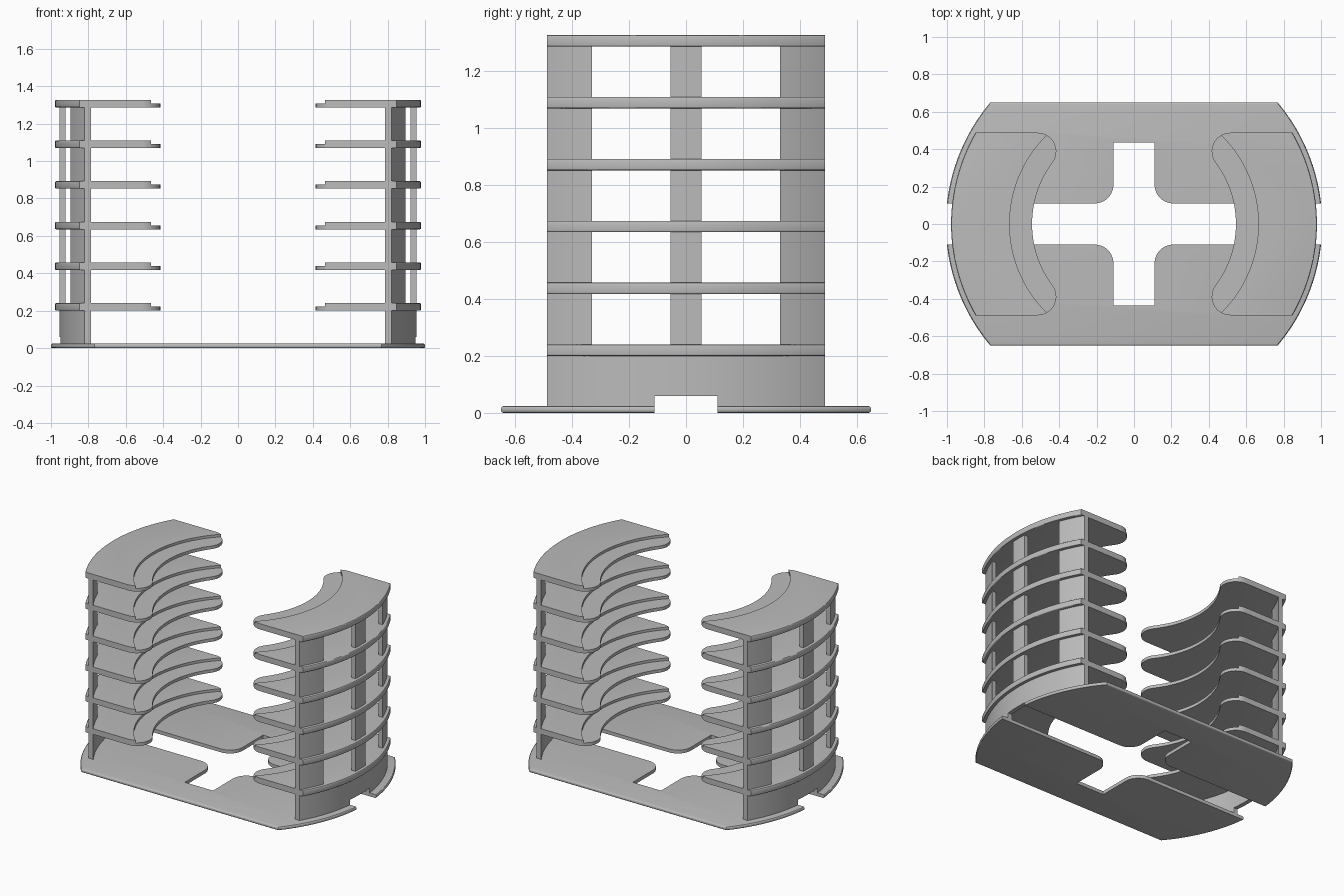
import bpy, bmesh, math

if "Cube" in bpy.data.objects:
    bpy.data.objects.remove(bpy.data.objects["Cube"])

grey = bpy.data.materials.new("light_grey")
grey.diffuse_color = (0.5, 0.5, 0.5, 1)
grey.use_nodes = True
grey.node_tree.nodes["Principled BSDF"].inputs["Base Color"].default_value = grey.diffuse_color

HALF_Y = 0.488      # half depth of the shelves and walls
SLOT = 0.11         # half width of the gap through base and walls
LEVELS = [0.2 + 0.2174 * i for i in range(6)]


def arc(cx, cy, r, a0, a1, n):
    """Points on an arc, angles in radians."""
    return [(cx + r * math.cos(a0 + (a1 - a0) * i / n),
             cy + r * math.sin(a0 + (a1 - a0) * i / n)) for i in range(n + 1)]


def arc_y(r, y0, y1, n):
    """Arc around the origin on the +x side, running between two y values."""
    return arc(0, 0, r, math.asin(y0 / r), math.asin(y1 / r), n)


def prism(bm, pts, z0, z1, rim=0):
    """Extrude an outline; optionally round its outer rim."""
    low = [bm.verts.new((x, y, z0)) for x, y in pts]
    top = [bm.verts.new((x, y, z1)) for x, y in pts]
    faces = [bm.faces.new(low[::-1]), bm.faces.new(top)]
    n = len(pts)
    for i in range(n):
        j = (i + 1) % n
        faces.append(bm.faces.new((low[i], low[j], top[j], top[i])))
    bmesh.ops.recalc_face_normals(bm, faces=faces)
    if rim:
        edges = [e for f in faces[:2] for e in f.edges
                 if all(math.hypot(v.co.x, v.co.y) > 0.95 for v in e.verts)]
        bmesh.ops.bevel(bm, geom=edges, offset=rim, segments=3,
                        profile=0.5, affect='EDGES')


def finish(name, bm, axis):
    """Make the object and mirror it across x (0) or y (1)."""
    me = bpy.data.meshes.new(name)
    bm.to_mesh(me)
    bm.free()
    ob = bpy.data.objects.new(name, me)
    bpy.context.collection.objects.link(ob)
    me.materials.append(grey)
    mod = ob.modifiers.new("mirror", 'MIRROR')
    mod.use_axis = [axis == i for i in range(3)]
    mod.use_mirror_merge = False
    bpy.ops.object.select_all(action='DESELECT')
    bpy.context.view_layer.objects.active = ob
    ob.select_set(True)
    bpy.ops.object.modifier_apply(modifier=mod.name)
    bpy.ops.object.shade_smooth_by_angle(angle=math.radians(30))
    return ob


# Base: two plates with a cross shaped opening between them
bm = bmesh.new()
right = [(SLOT, -0.435)]
right += arc(0.21, -0.21, 0.1, math.pi, math.pi / 2, 10)
right += arc_y(1.006, -SLOT, -0.65, 20)
prism(bm, right + [(-x, y) for x, y in reversed(right)], 0, 0.024, 0.009)
finish("base_plates", bm, 1)

# Shelves: thick outer body with a lower lip along the curved inner edge
R_IN, R_STEP, R_OUT, R_TIP = 0.545, 0.665, 0.978, 0.1
tip_y = HALF_Y - R_TIP
tip_x = math.sqrt((R_IN + R_TIP) ** 2 - tip_y ** 2)
tip_dir = math.atan2(tip_y, tip_x)
d = R_IN + R_TIP
cut = tip_dir + math.acos((R_STEP ** 2 - d * d - R_TIP ** 2) / (2 * d * R_TIP))


def flip(pts):
    return [(x, -y) for x, y in reversed(pts)]


tip_top = arc(tip_x, tip_y, R_TIP, math.pi / 2, cut, 4)
tip_end = arc(tip_x, tip_y, R_TIP, cut, tip_dir + math.pi, 10)
step_y = tip_top[-1][1]
step = arc_y(R_STEP, step_y, -step_y, 32)
body = (arc_y(R_OUT, -HALF_Y, HALF_Y, 32) + tip_top + step[1:-1] + flip(tip_top))
lip = (tip_end + arc_y(R_IN, tip_end[-1][1], -tip_end[-1][1], 28)[1:-1]
       + flip(tip_end) + step[::-1][1:-1])
bm = bmesh.new()
for z in LEVELS:
    prism(bm, body, z, z + 0.04, 0.006)
    prism(bm, lip, z, z + 0.022)
finish("shelves", bm, 0)

# Curved walls at the foot, with a slot, and pillars between the shelves
bm = bmesh.new()


def wall(y0, y1, z0, z1, n):
    prism(bm, arc_y(0.955, y0, y1, n) + arc_y(0.925, y1, y0, n), z0, z1)


wall(-HALF_Y, -SLOT, 0.002, 0.205, 14)
wall(-SLOT, SLOT, 0.06, 0.205, 8)
wall(SLOT, HALF_Y, 0.002, 0.205, 14)
for z in LEVELS[:-1]:
    for y0, y1 in ((-HALF_Y, -0.33), (-0.055, 0.055), (0.33, HALF_Y)):
        wall(y0, y1, z + 0.039, z + 0.2184, 6)
finish("walls_and_pillars", bm, 0)
